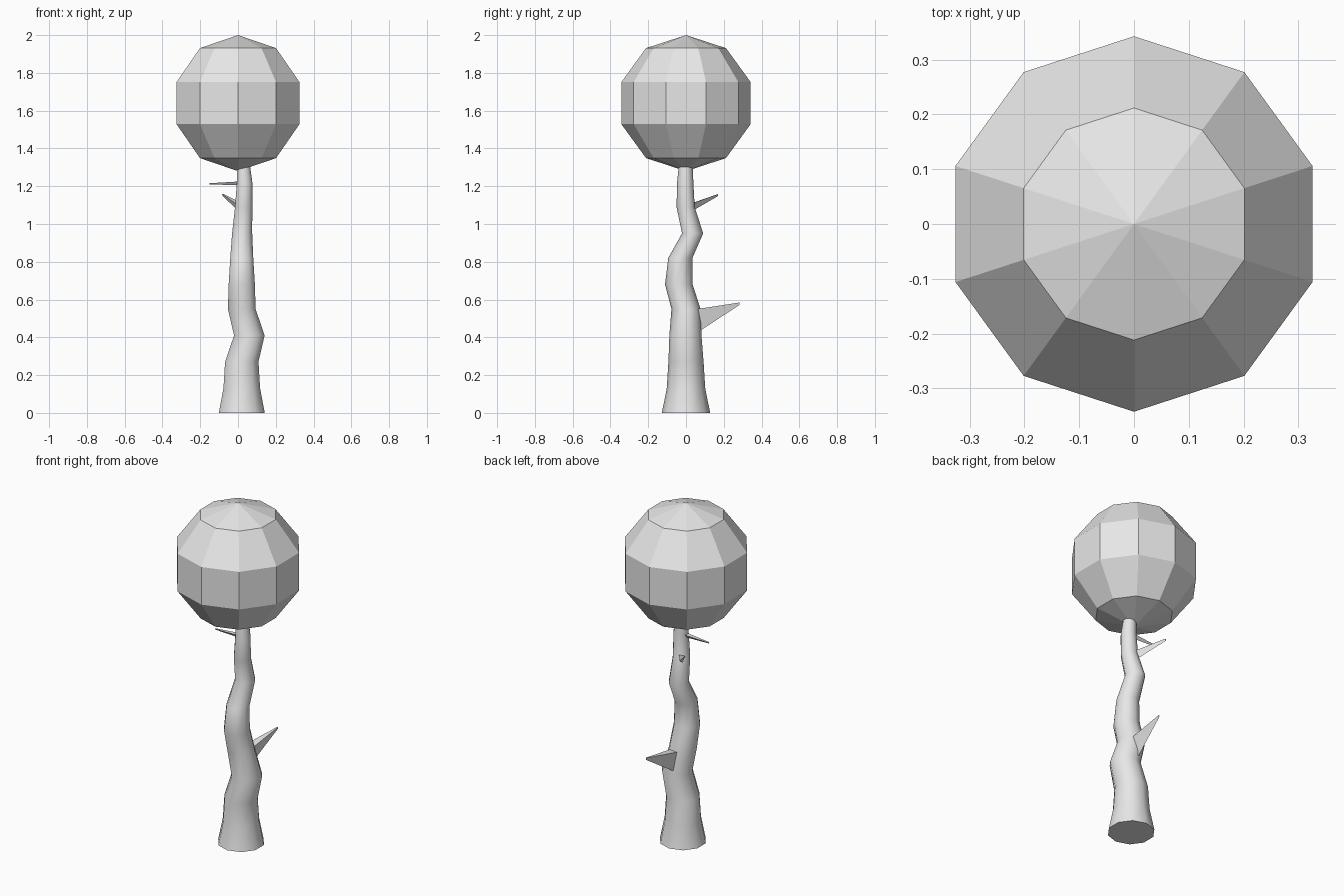
import bpy, bmesh, math
from mathutils import Vector

cube = bpy.data.objects.get("Cube")
if cube:
    bpy.data.objects.remove(cube, do_unlink=True)

SIDES = 10

grey = bpy.data.materials.new("light grey")
grey.use_nodes = True
grey.diffuse_color = (0.8, 0.8, 0.8, 1)
grey.node_tree.nodes["Principled BSDF"].inputs["Base Color"].default_value = (0.8, 0.8, 0.8, 1)


def loft(name, rings):
    """Skin a list of matching rings of points and cap both ends."""
    bm = bmesh.new()
    loops = [[bm.verts.new(p) for p in ring] for ring in rings]
    count = len(loops[0])
    for low, high in zip(loops, loops[1:]):
        for i in range(count):
            j = (i + 1) % count
            bm.faces.new((low[i], low[j], high[j], high[i]))
    bm.faces.new(loops[0][::-1])
    bm.faces.new(loops[-1])
    bmesh.ops.recalc_face_normals(bm, faces=bm.faces)
    mesh = bpy.data.meshes.new(name)
    bm.to_mesh(mesh)
    bm.free()
    obj = bpy.data.objects.new(name, mesh)
    bpy.context.collection.objects.link(obj)
    mesh.materials.append(grey)
    return obj


def trunk_ring(z, x, y, r):
    turns = [math.tau * i / SIDES + math.pi / 2 for i in range(SIDES)]
    return [(x + r * math.cos(a), y + r * math.sin(a), z) for a in turns]


def branch(name, base, tip, tip_scale):
    """Three-sided spike: the base triangle shrinks towards the tip."""
    base = [Vector(p) for p in base]
    middle = sum(base, Vector()) / len(base)
    end = [Vector(tip) + (p - middle) * tip_scale for p in base]
    return loft(name, [base, end])


# Crooked tapering trunk: height, centre x, centre y, radius
trunk = loft("trunk", [trunk_ring(*row) for row in (
    (0, 0.02, 0, 0.128),
    (0.13, 0.02, 0, 0.102),
    (0.27, 0.02, 0, 0.093),
    (0.41, 0.06, -0.003, 0.085),
    (0.55, 0.02, 0, 0.077),
    (0.68, 0.02, -0.038, 0.073),
    (0.82, 0.02, -0.03, 0.064),
    (0.95, 0.022, 0.035, 0.056),
    (1.09, 0.03, -0.002, 0.048),
    (1.22, 0.035, -0.004, 0.043),
    (1.36, 0.025, 0, 0.033),
)])
bpy.ops.object.select_all(action='DESELECT')
trunk.select_set(True)
bpy.context.view_layer.objects.active = trunk
bpy.ops.object.shade_smooth_by_angle(angle=math.radians(60))

# Bare branches
branch("large_branch",
       [(0.005, 0.06, 0.55), (0.06, 0.06, 0.55), (0.03, 0.06, 0.425)],
       (0.062, 0.283, 0.58), 0.1)
branch("small_branch",
       [(-0.015, 0.03, 1.11), (0.02, 0.035, 1.11), (0, 0.035, 1.07)],
       (-0.08, 0.17, 1.155), 0.25)
branch("upper_branch",
       [(0.005, -0.015, 1.225), (0.005, 0.015, 1.225), (0.005, 0, 1.205)],
       (-0.15, 0.002, 1.214), 0.3)

# Faceted round crown
bpy.ops.mesh.primitive_uv_sphere_add(segments=SIDES, ring_count=5, radius=0.36,
                                     location=(0, 0, 1.64))
crown = bpy.context.object
crown.name = "crown"
crown.data.materials.append(grey)
# Point a crown corner to the front
corner = max(crown.data.vertices, key=lambda v: v.co.xy.length).co
crown.rotation_euler.z = math.pi / 2 - math.atan2(corner.y, corner.x)
